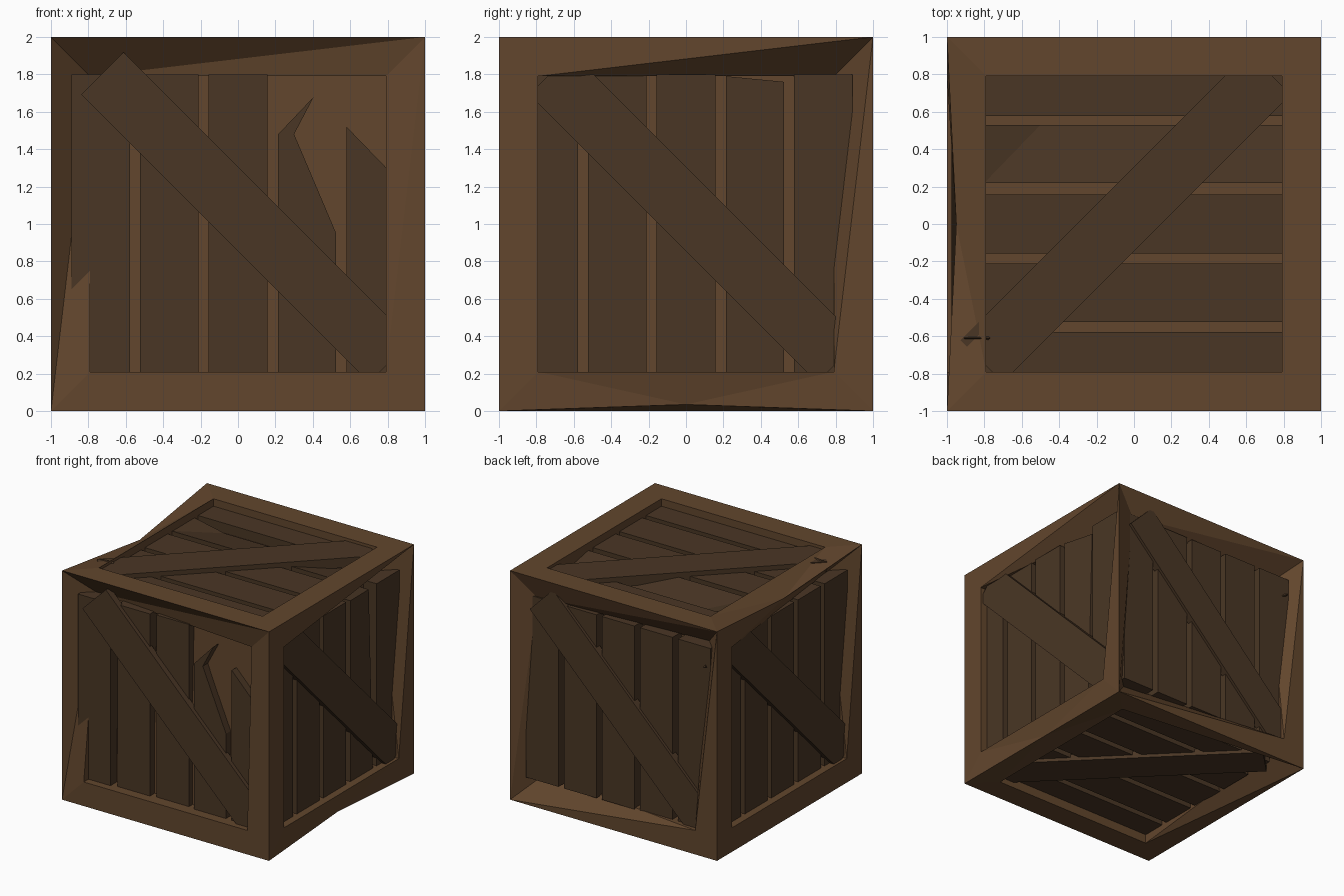
import bpy, bmesh
from mathutils import Matrix, Vector

if "Cube" in bpy.data.objects:
    bpy.data.objects.remove(bpy.data.objects["Cube"])

def material(name, rgb):
    m = bpy.data.materials.new(name)
    m.diffuse_color = (*rgb, 1)
    m.use_nodes = True
    m.node_tree.nodes["Principled BSDF"].inputs["Base Color"].default_value = m.diffuse_color
    return m

FRAME = material("frame_wood", (0.122, 0.061, 0.026))
PLANK = material("plank_wood", (0.068, 0.037, 0.018))

def finish(bm, name, mat):
    bmesh.ops.recalc_face_normals(bm, faces=bm.faces)
    me = bpy.data.meshes.new(name)
    bm.to_mesh(me)
    bm.free()
    me.materials.append(mat)
    ob = bpy.data.objects.new(name, me)
    bpy.context.collection.objects.link(ob)
    return ob

# Local axes of each crate side: u (across planks), v (along planks), n (outward)
SIDES = {
    "front":  ((1, 0, 0), (0, 0, 1), (0, -1, 0)),
    "right":  ((0, 1, 0), (0, 0, 1), (1, 0, 0)),
    "back":   ((-1, 0, 0), (0, 0, 1), (0, 1, 0)),
    "left":   ((0, -1, 0), (0, 0, 1), (-1, 0, 0)),
    "top":    ((0, -1, 0), (1, 0, 0), (0, 0, 1)),
    "bottom": ((0, 1, 0), (1, 0, 0), (0, 0, -1)),
}

def place(side, u, v, h):
    a, b, n = (Vector(k) for k in SIDES[side])
    return a * u + b * v + n * h + Vector((0, 0, 1))

# Smashed inner frame corners (0 bl, 1 br, 2 tr, 3 tl): depth and crease style
DENTS = {
    "front":  {3: (0.19, "fold"), 2: (0.06, "dent")},
    "right":  {2: (0.19, "dent")},
    "back":   {3: (0.08, "fold"), 2: (0.19, "dent"), 0: (0.19, "dent")},
    "left":   {2: (0.19, "dent")},
    "top":    {},
    "bottom": {1: (0.17, "dent")},
}
# Chipped outer edges: edge midpoint -> moved position
CHIPS = {(-1, 0, 2): (-0.95, 0, 1.9), (1, 0, 0): (0.96, 0, 0.035)}
INNER, FLOOR = 0.79, 0.85
CORNERS = ((-1, -1), (1, -1), (1, 1), (-1, 1))

# Frame: beams around each side with a recessed backing board
bm = bmesh.new()
shared = {}

def vert(co):
    key = tuple(round(c, 3) for c in co)
    if key not in shared:
        shared[key] = bm.verts.new(co)
    return shared[key]

for side, dents in DENTS.items():
    outer = [vert(place(side, u, v, 1)) for u, v in CORNERS]
    depth = [dents.get(k, (0,))[0] for k in range(4)]
    lip = [bm.verts.new(place(side, u * INNER, v * INNER, 1 - d))
           for d, (u, v) in zip(depth, CORNERS)]
    floor = [bm.verts.new(place(side, u * INNER, v * INNER, min(FLOOR, 0.99 - d)))
             for d, (u, v) in zip(depth, CORNERS)]
    for i in range(4):
        j = (i + 1) % 4
        mid = tuple(round(c) for c in (outer[i].co + outer[j].co) / 2)
        if mid in CHIPS:
            m = vert(Vector(CHIPS[mid]))
            tris = [(m, outer[j], lip[j]), (m, lip[j], lip[i]), (m, lip[i], outer[i])]
        else:
            from_i = True   # crease runs outer[i] -> lip[j]
            if i in dents:
                from_i = dents[i][1] == "dent"
            elif j in dents:
                from_i = dents[j][1] == "fold"
            if from_i:
                tris = [(outer[i], outer[j], lip[j]), (outer[i], lip[j], lip[i])]
            else:
                tris = [(outer[i], outer[j], lip[i]), (outer[j], lip[j], lip[i])]
        for t in tris:
            bm.faces.new(t)
        bm.faces.new((lip[i], lip[j], floor[j], floor[i]))
    bm.faces.new(floor)
finish(bm, "crate_frame", FRAME)

def board(name, side, pts, low, high):
    """Prism from a (u, v[, drop]) outline; drop sinks the outer corner."""
    bm = bmesh.new()
    pts = [(*p, 0)[:3] for p in pts]
    a = [bm.verts.new(place(side, u, v, low)) for u, v, d in pts]
    b = [bm.verts.new(place(side, u, v, high - d)) for u, v, d in pts]
    bm.faces.new(a)
    bm.faces.new(b)
    for i in range(len(pts)):
        j = (i + 1) % len(pts)
        bm.faces.new((a[i], a[j], b[j], b[i]))
    bmesh.ops.triangulate(bm, faces=[f for f in bm.faces if len(f.verts) > 4])
    finish(bm, name, PLANK)

# Broken or warped planks, by side and index
BROKEN = {
    ("front", 3): [(0.215, -0.8), (0.525, -0.8), (0.525, -0.05), (0.30, 0.48),
                   (0.405, 0.68), (0.215, 0.48)],
    ("front", 4): [(0.58, -0.8), (0.89, -0.8), (0.89, 0.2), (0.58, 0.52)],
    ("right", 3): [(0.215, -0.8), (0.525, -0.8), (0.525, 0.76, 0.04), (0.215, 0.79)],
    ("top", 1): [(-0.53, -0.8), (-0.22, -0.8), (-0.22, 0.8), (-0.53, 0.8, 0.06),
                 (-0.53, -0.5, 0.06)],
}
# Outer height of planks that sit deeper than the rest, and of each brace
HEIGHT = {("front", 1): 0.915, ("front", 2): 0.9, ("front", 3): 0.915,
          ("front", 4): 0.915, "bottom": 0.92}
BRACE = {"front": 0.95, "back": 0.96, "bottom": 0.95}

# Five planks and one diagonal brace per side
for side in SIDES:
    reach = 0.80 if side in ("top", "bottom") else 0.89
    for k in range(5):
        c = (k - 2) * 0.367
        a, b = max(c - 0.157, -reach), min(c + 0.157, reach)
        outline = BROKEN.get((side, k), [(a, -0.8), (b, -0.8), (b, 0.8), (a, 0.8)])
        high = HEIGHT.get((side, k), HEIGHT.get(side, 0.935))
        board(f"{side}_plank_{k + 1}", side, outline, 0.80, high)
    mid = -0.08 if side == "top" else 0.08
    sd = ((mid - 0.225, -1.53), (mid - 0.225, 1.55), (mid + 0.225, 1.55), (mid + 0.225, -1.53))
    board(f"{side}_brace", side, [((s + d) / 2, (s - d) / 2) for s, d in sd],
          0.89, BRACE.get(side, 0.975))

# Loose splinters
def splinter(name, base, tip, r):
    axis = Vector(tip) - Vector(base)
    bm = bmesh.new()
    bmesh.ops.create_cone(bm, cap_ends=True, segments=3, radius1=r, radius2=0, depth=axis.length)
    rot = axis.to_track_quat('Z', 'Y').to_matrix().to_4x4()
    bm.transform(Matrix.Translation(Vector(base) + axis / 2) @ rot)
    finish(bm, name, PLANK)

splinter("top_splinter", (-0.81, -0.61, 1.92), (-0.91, -0.61, 1.98), 0.08)
splinter("back_splinter", (-0.80, 0.88, 1.62), (-0.87, 0.97, 1.64), 0.04)
